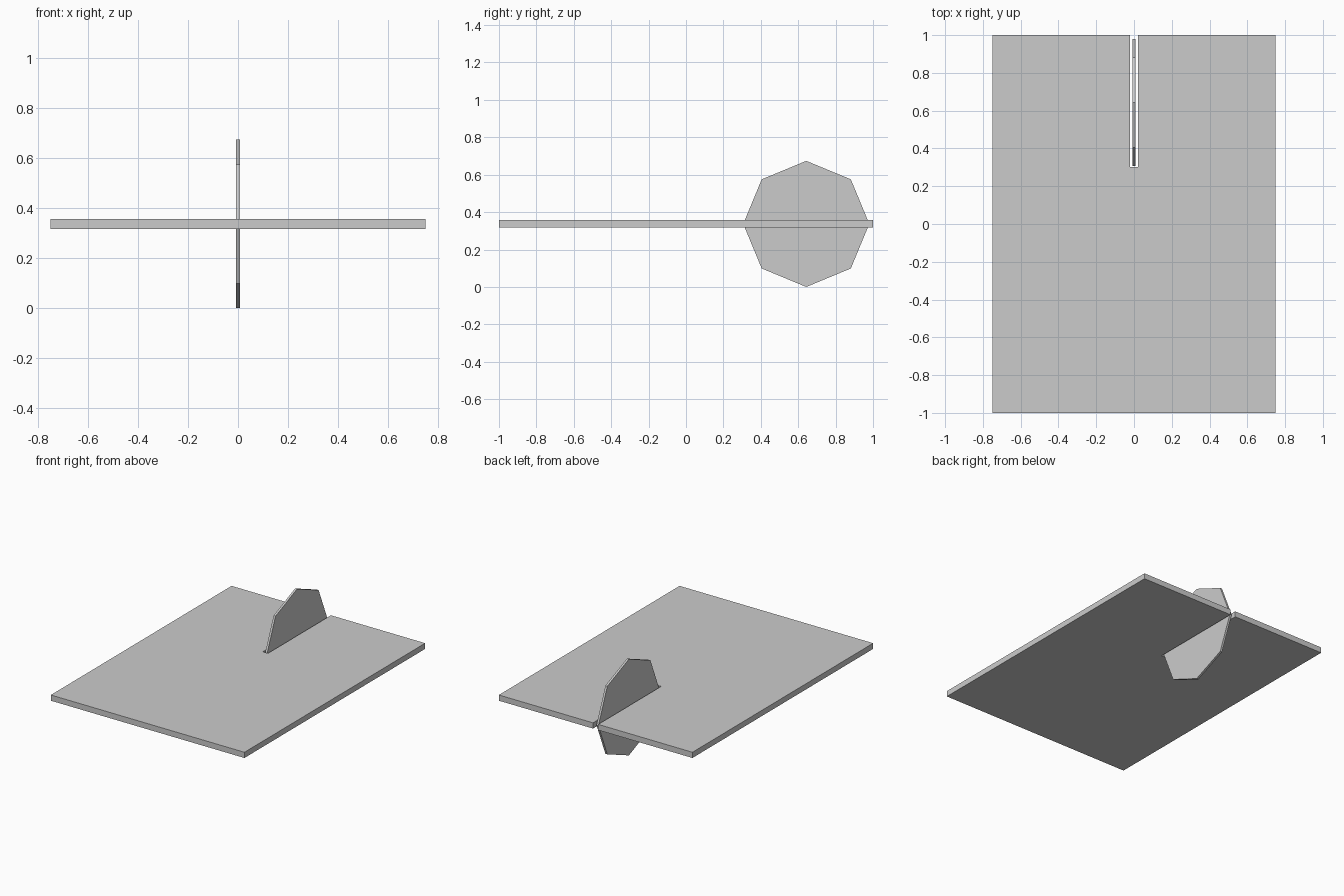
import bpy
import bmesh
from math import pi
from mathutils import Matrix

if "Cube" in bpy.data.objects:
    bpy.data.objects.remove(bpy.data.objects["Cube"])

MID_Z = 0.337       # plate mid-height, also wheel radius


def make_object(name, bm):
    bmesh.ops.recalc_face_normals(bm, faces=bm.faces)
    mesh = bpy.data.meshes.new(name)
    bm.to_mesh(mesh)
    bm.free()
    obj = bpy.data.objects.new(name, mesh)
    bpy.context.collection.objects.link(obj)
    return obj


# Flat board with a slot cut into its back edge
outline = [(-0.75, -1), (0.75, -1), (0.75, 1), (0.02, 1),
           (0.02, 0.303), (-0.02, 0.303), (-0.02, 1), (-0.75, 1)]
thickness = 0.04
bm = bmesh.new()
base = bm.faces.new([bm.verts.new((x, y, MID_Z - thickness / 2)) for x, y in outline])
top = bmesh.ops.extrude_face_region(bm, geom=[base], use_keep_orig=True)
bmesh.ops.translate(bm, vec=(0, 0, thickness),
                    verts=[v for v in top["geom"] if isinstance(v, bmesh.types.BMVert)])
make_object("slotted_board", bm)

# Thin eight-sided wheel standing in the slot
bm = bmesh.new()
bmesh.ops.create_cone(bm, cap_ends=True, segments=8, radius1=MID_Z, radius2=MID_Z,
                      depth=0.015, matrix=Matrix.Rotation(pi / 2, 4, "Y"))
wheel = make_object("paddle_wheel", bm)
wheel.location = (0, 0.643, MID_Z)
